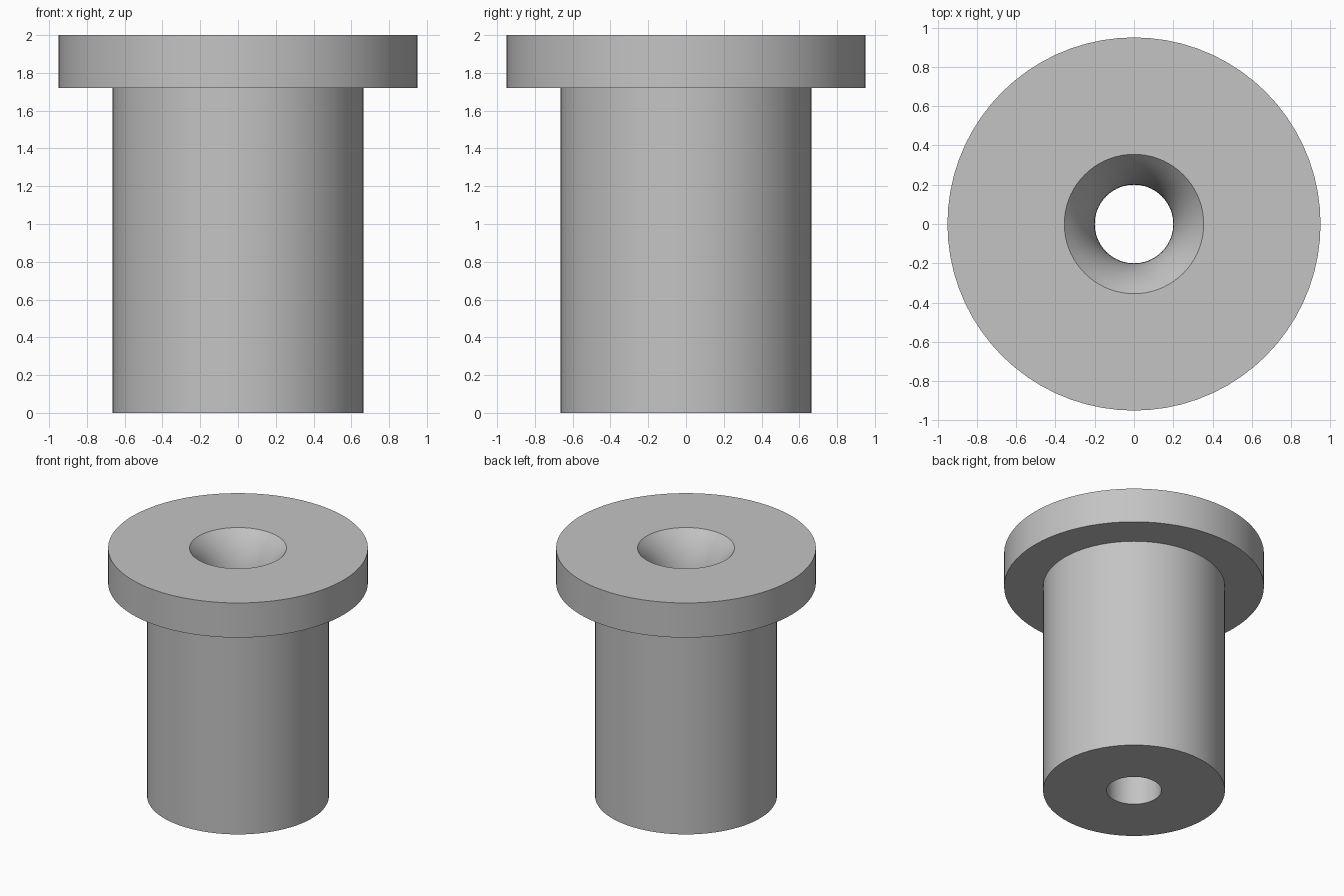
import bpy, bmesh, math

cube = bpy.data.objects.get("Cube")
if cube:
    bpy.data.objects.remove(cube, do_unlink=True)

SIDES = 72
HEIGHT, HEAD_BASE = 2.0, 1.72
HEAD_R, BODY_R = 0.95, 0.665
BORE_R, MOUTH_R, MOUTH_DEPTH = 0.2, 0.355, 0.38

# Plain grey metal
steel = bpy.data.materials.new("grey_steel")
steel.use_nodes = True
grey = (0.55, 0.55, 0.55, 1.0)
steel.diffuse_color = grey
steel.node_tree.nodes["Principled BSDF"].inputs["Base Color"].default_value = grey

# Flared bore mouth: an arc tangent to the bore wall
sweep = 2 * math.atan((MOUTH_R - BORE_R) / MOUTH_DEPTH)
arc_r = MOUTH_DEPTH / math.sin(sweep)
steps = 8
mouth = []
for i in range(steps + 1):
    a = sweep * i / steps
    mouth.append((BORE_R + arc_r * (1 - math.cos(a)),
                  HEIGHT - MOUTH_DEPTH + arc_r * math.sin(a)))

# Closed half section: bore, mouth, head, body
section = [(BORE_R, 0)] + mouth + [
    (HEAD_R, HEIGHT), (HEAD_R, HEAD_BASE), (BODY_R, HEAD_BASE), (BODY_R, 0)]

# Revolve the section around z
bm = bmesh.new()
verts = [bm.verts.new((r, 0, z)) for r, z in section]
edges = [bm.edges.new((v, verts[(i + 1) % len(verts)])) for i, v in enumerate(verts)]
bmesh.ops.spin(bm, geom=verts + edges, cent=(0, 0, 0), axis=(0, 0, 1),
               angle=2 * math.pi, steps=SIDES, use_merge=True)
bmesh.ops.remove_doubles(bm, verts=bm.verts, dist=1e-5)
bmesh.ops.recalc_face_normals(bm, faces=bm.faces)

mesh = bpy.data.meshes.new("flanged_bushing")
bm.to_mesh(mesh)
bm.free()
mesh.materials.append(steel)
bushing = bpy.data.objects.new("flanged_bushing", mesh)
bpy.context.collection.objects.link(bushing)

# Smooth round walls with crisp rims
bpy.ops.object.select_all(action='DESELECT')
bushing.select_set(True)
bpy.context.view_layer.objects.active = bushing
bpy.ops.object.shade_smooth_by_angle(angle=math.radians(30))
